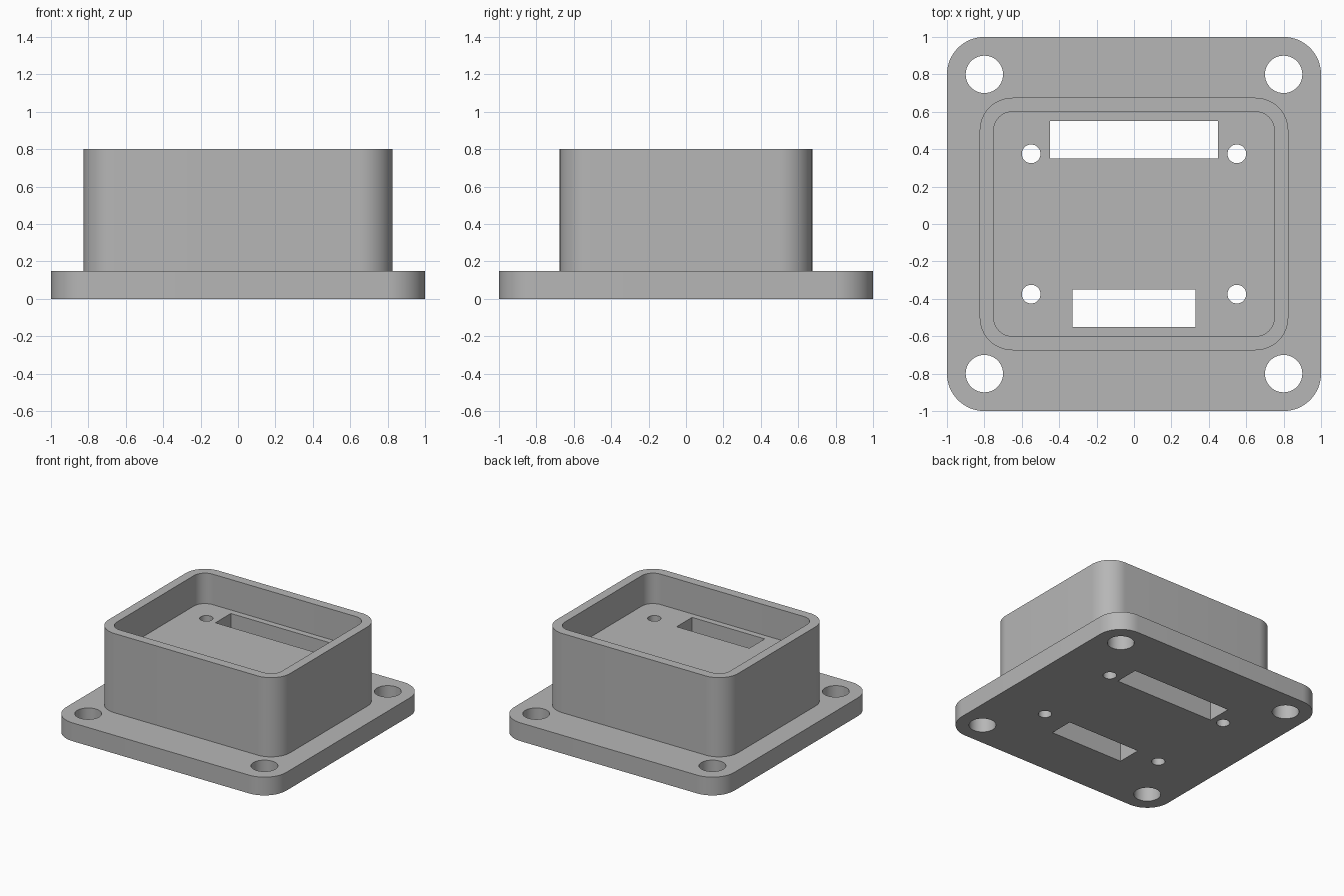
import bpy
import bmesh
from math import radians, cos, sin, pi

cube = bpy.data.objects.get("Cube")
if cube:
    bpy.data.objects.remove(cube, do_unlink=True)

# Single grey plastic colour
grey = bpy.data.materials.new("grey_plastic")
grey.use_nodes = True
colour = (0.47, 0.47, 0.47, 1)
grey.diffuse_color = colour
grey.node_tree.nodes["Principled BSDF"].inputs["Base Color"].default_value = colour


def rounded_outline(hx, hy, r, steps=16):
    """Counter-clockwise rounded rectangle centred on the origin."""
    corners = [(1, 1), (-1, 1), (-1, -1), (1, -1)]
    points = []
    for i, (sx, sy) in enumerate(corners):
        for k in range(steps + 1):
            a = (i + k / steps) * pi / 2
            points.append((sx * (hx - r) + r * cos(a), sy * (hy - r) + r * sin(a)))
    return points


def circle_outline(r, sides=48):
    return [(r * cos(2 * pi * k / sides), r * sin(2 * pi * k / sides)) for k in range(sides)]


def box_outline(hx, hy):
    return [(hx, hy), (-hx, hy), (-hx, -hy), (hx, -hy)]


def prism(name, outline, z0, z1, x=0, y=0):
    """Extrude an outline upward from z0 to z1."""
    bm = bmesh.new()
    base = bm.faces.new([bm.verts.new((x + px, y + py, z0)) for px, py in outline])
    grown = bmesh.ops.extrude_face_region(bm, geom=[base], use_keep_orig=True)
    top = [v for v in grown["geom"] if isinstance(v, bmesh.types.BMVert)]
    bmesh.ops.translate(bm, verts=top, vec=(0, 0, z1 - z0))
    bmesh.ops.recalc_face_normals(bm, faces=bm.faces)
    mesh = bpy.data.meshes.new(name)
    bm.to_mesh(mesh)
    bm.free()
    mesh.materials.append(grey)
    obj = bpy.data.objects.new(name, mesh)
    bpy.context.collection.objects.link(obj)
    return obj


def combine(target, tool, operation):
    """Apply a boolean and discard the tool."""
    mod = target.modifiers.new(operation.lower(), "BOOLEAN")
    mod.operation = operation
    mod.solver = "EXACT"
    mod.object = tool
    bpy.context.view_layer.objects.active = target
    bpy.ops.object.modifier_apply(modifier=mod.name)
    bpy.data.objects.remove(tool, do_unlink=True)


# Mounting flange joined with the raised housing
body = prism("flanged_housing", rounded_outline(1, 1, 0.2), 0, 0.15)
housing = prism("housing", rounded_outline(0.825, 0.675, 0.175), 0.05, 0.8)
combine(body, housing, "UNION")

# Open recess in the top
recess = prism("recess_cutter", rounded_outline(0.75, 0.6, 0.1), 0.55, 1)
combine(body, recess, "DIFFERENCE")

# Flange bolt holes and inner screw holes
for sx in (-1, 1):
    for sy in (-1, 1):
        for r, x, y in ((0.1, 0.8, 0.8), (0.05, 0.55, 0.375)):
            hole = prism("hole_cutter", circle_outline(r), -0.1, 1, sx * x, sy * y)
            combine(body, hole, "DIFFERENCE")

# Long back slot and short front slot
for half_width, y in ((0.45, 0.45), (0.33, -0.45)):
    slot = prism("slot_cutter", box_outline(half_width, 0.1), -0.1, 1, 0, y)
    combine(body, slot, "DIFFERENCE")

# Smooth the rounded corners, keep the rims sharp
bpy.ops.object.select_all(action="DESELECT")
body.select_set(True)
bpy.context.view_layer.objects.active = body
bpy.ops.object.shade_smooth_by_angle(angle=radians(30))
